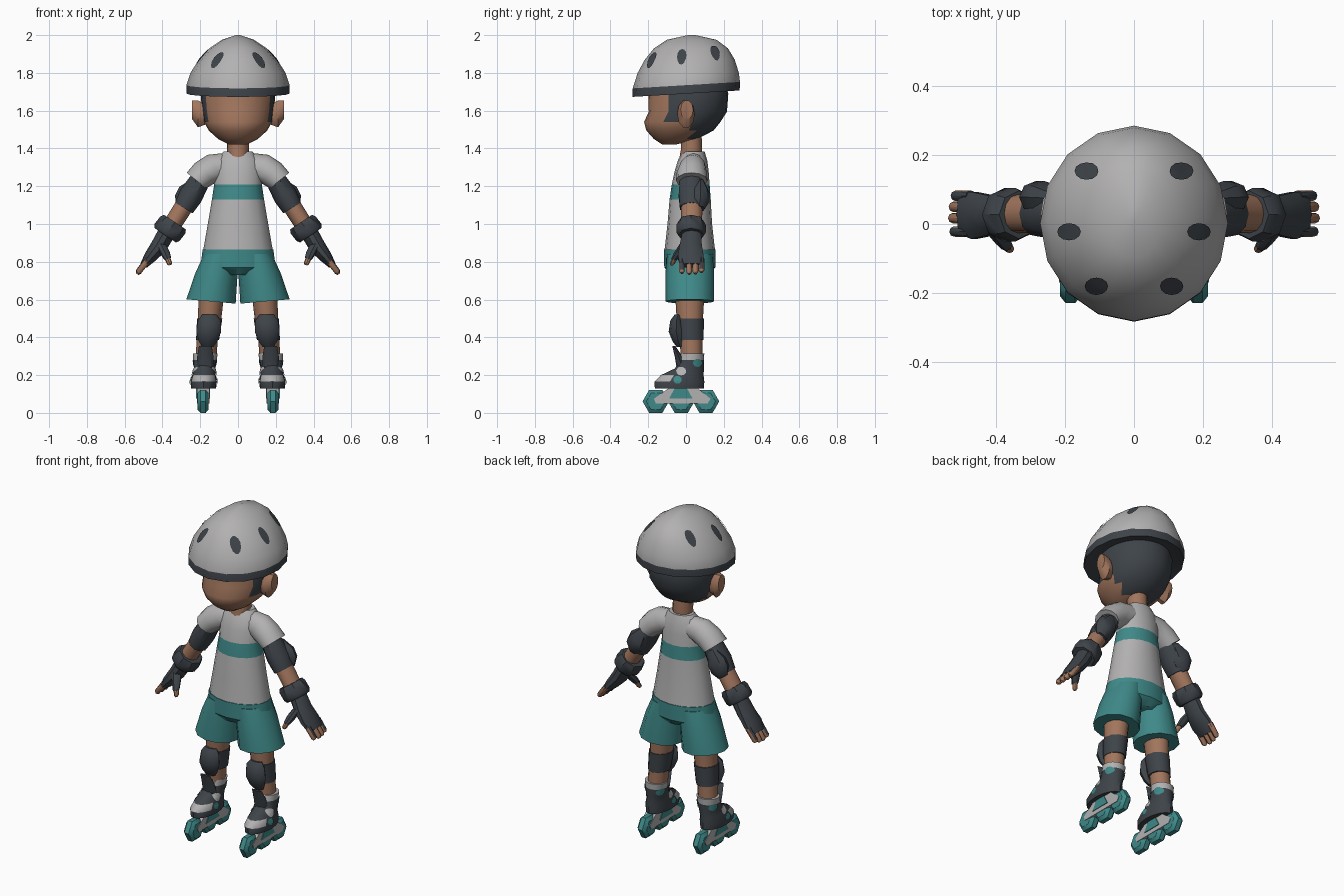
import bpy, bmesh
from math import sin, cos, pi, radians
from mathutils import Vector
from mathutils.bvhtree import BVHTree

if "Cube" in bpy.data.objects:
    bpy.data.objects.remove(bpy.data.objects["Cube"])


def material(name, r, g, b):
    m = bpy.data.materials.new(name)
    m.use_nodes = True
    m.diffuse_color = (r, g, b, 1)
    m.node_tree.nodes["Principled BSDF"].inputs["Base Color"].default_value = (r, g, b, 1)
    return m


LIGHT = material("light grey", .45, .44, .44)
DARK = material("charcoal", .048, .057, .067)
TEAL = material("teal", .05, .25, .25)
SKIN = material("skin", .36, .18, .11)


def finish(name, bm, colours, rule=None, mirror=False):
    """Turn a bmesh into an object; rule(face centre) picks the colour slot."""
    bmesh.ops.recalc_face_normals(bm, faces=bm.faces)
    if rule:
        for f in bm.faces:
            f.material_index = int(rule(f.calc_center_median()))
    mesh = bpy.data.meshes.new(name)
    bm.to_mesh(mesh)
    bm.free()
    for c in colours:
        mesh.materials.append(c)
    ob = bpy.data.objects.new(name, mesh)
    bpy.context.collection.objects.link(ob)
    bpy.ops.object.select_all(action='DESELECT')
    ob.select_set(True)
    bpy.context.view_layer.objects.active = ob
    bpy.ops.object.shade_smooth_by_angle(angle=radians(40))
    if mirror:
        ob.modifiers.new("mirror", 'MIRROR')
    return ob


def loft(name, rings, colours, n=12, rule=None, mirror=False, axis='z', shear=None):
    """Skin elliptical rings (x, y, z, radius a, radius b, optional tilt in degrees)."""
    bm = bmesh.new()
    loops = []
    for x, y, z, a, b, *tilt in rings:
        t = radians(tilt[0]) if tilt else 0
        if axis == 'z':
            u, v = Vector((cos(t), 0, sin(t))), Vector((0, 1, 0))
        else:
            u, v = Vector((0, 1, 0)), Vector((0, 0, 1))
        loops.append([bm.verts.new(Vector((x, y, z)) + u * a * cos(k * 2 * pi / n)
                                   + v * b * sin(k * 2 * pi / n)) for k in range(n)])
    for lo, hi in zip(loops, loops[1:]):
        for k in range(n):
            j = (k + 1) % n
            bm.faces.new((lo[k], lo[j], hi[j], hi[k]))
    bm.faces.new(loops[0])
    bm.faces.new(loops[-1])
    if shear:
        for v in bm.verts:
            v.co.z += shear(v.co)
    return finish(name, bm, colours, rule, mirror)


def prism(name, profile, x0, x1, colour):
    """Extrude a side (y, z) profile from x0 to x1, mirrored."""
    bm = bmesh.new()
    a = bm.faces.new([bm.verts.new((x0, y, z)) for y, z in profile])
    new = bmesh.ops.extrude_face_region(bm, geom=[a])["geom"]
    bmesh.ops.translate(bm, vec=(x1 - x0, 0, 0),
                        verts=[g for g in new if isinstance(g, bmesh.types.BMVert)])
    return finish(name, bm, [colour], mirror=True)


def decal(name, target, start, ray, u, v, a, b, colour, n=12):
    """Lay a thin oval plate onto the target's surface along a ray."""
    me = target.data
    tree = BVHTree.FromPolygons([p.co for p in me.vertices], [p.vertices for p in me.polygons])
    start, ray, u, v = map(Vector, (start, ray, u, v))
    bm = bmesh.new()

    def drop(r, k):
        t = k * 2 * pi / n
        hit, normal, _, _ = tree.ray_cast(start + u * a * r * cos(t) + v * b * r * sin(t), ray)
        return bm.verts.new(hit + normal * .005) if hit else None
    mid = drop(0, 0)
    inner = [drop(.55, k) for k in range(n)]
    outer = [drop(1, k) for k in range(n)]
    for k in range(n):
        j = (k + 1) % n
        for f in ((mid, inner[k], inner[j]), (inner[k], outer[k], outer[j], inner[j])):
            if all(f):
                bm.faces.new(f)
    ob = finish(name, bm, [colour], mirror=True)
    if sum((p.normal.dot(ray) for p in ob.data.polygons)) > 0:
        ob.data.flip_normals()
    return ob


# Helmet with tilted dark rim and vent ovals
helmet = loft("helmet", [
    (0, 0, 1.71, .2, .2), (0, 0, 1.69, .272, .284), (0, .002, 1.735, .273, .284),
    (0, .012, 1.80, .252, .268), (0, .02, 1.87, .207, .238), (0, .026, 1.93, .152, .196),
    (0, .03, 1.975, .085, .132), (0, .03, 2.0, .012, .02)], [LIGHT, DARK], n=16,
    rule=lambda c: c.z - .06 * c.y < 1.73,
    shear=lambda p: .06 * p.y if p.z < 1.76 else 0)
for place, x, y in (("back", .135, .152), ("middle", .185, -.022), ("front", .107, -.178)):
    decal(f"{place}_helmet_vents", helmet, (x, y, 3), (0, 0, -1), (1, 0, 0), (0, 1, 0),
          .034, .025, DARK)

# Head with hair, ears, neck
loft("head", [
    (0, -.09, 1.42, .045, .035), (0, -.055, 1.45, .105, .115), (0, -.032, 1.495, .155, .178),
    (0, -.02, 1.54, .18, .202), (0, .01, 1.595, .19, .207), (0, .012, 1.69, .198, .212),
    (0, .01, 1.74, .18, .2)], [SKIN, DARK], n=24,
    rule=lambda c: (c.y > -.09 and c.z > 1.55) or (c.y > .04 and c.z > 1.46))
loft("ears", [(.17, -.005, 1.58, .035, .055), (.212, 0, 1.583, .047, .075),
              (.243, .005, 1.605, .033, .052)], [SKIN], n=10, mirror=True, axis='x')
loft("neck", [(0, .022, 1.325, .045, .06), (0, .025, 1.36, .058, .058),
              (0, .03, 1.40, .057, .056), (0, .025, 1.50, .057, .056)], [SKIN])

# Shirt with chest stripe, sleeves
loft("shirt", [
    (0, .02, .85, .186, .135), (0, .02, 1.0, .16, .118), (0, .022, 1.13, .138, .109),
    (0, .025, 1.21, .126, .1), (0, .03, 1.28, .13, .09), (0, .035, 1.34, .115, .077),
    (0, .042, 1.385, .075, .056)], [LIGHT, TEAL], n=16,
    rule=lambda c: 1.14 < c.z < 1.2)
loft("sleeves", [(.05, .04, 1.30, .08, .06, 70), (.12, .035, 1.30, .078, .07, 58),
                 (.175, .03, 1.27, .075, .08, 45), (.22, .03, 1.23, .066, .083, 39)],
     [LIGHT], mirror=True)

# Shorts
loft("shorts_hips", [(0, .02, .73, .09, .1), (0, .02, .77, .2, .135),
                     (0, .02, .865, .187, .137)], [TEAL], n=16)
loft("shorts_legs", [(.09, .02, .84, .09, .12), (.114, .02, .74, .112, .129),
                     (.143, .02, .59, .131, .128, 5)], [TEAL], mirror=True)

# Arms, elbow pads, wrist guards
loft("arms", [(.17, .03, 1.27, .045, .05, 32), (.25, .03, 1.15, .05, .057, 32),
              (.385, .03, .94, .046, .055, 34)], [SKIN], mirror=True)
loft("elbow_sleeves", [(.205, .03, 1.225, .055, .066, 32), (.25, .03, 1.15, .064, .072, 32),
                       (.287, .03, 1.085, .055, .065, 32)], [DARK], n=10, mirror=True)
loft("elbow_caps", [(.225, .075, 1.225, .025, .02, 32), (.26, .078, 1.165, .06, .047, 32),
                    (.285, .078, 1.12, .058, .047, 32), (.3, .07, 1.08, .03, .03, 32)],
     [DARK], n=8, mirror=True)
loft("wrist_guards", [(.334, .027, 1.01, .07, .07, 34), (.345, .027, .995, .08, .078, 34),
                      (.376, .027, .955, .08, .078, 34), (.385, .027, .94, .068, .068, 34)],
     [DARK], n=8, mirror=True)

# Gloves, fingers, thumbs
loft("gloves", [(.38, .03, .95, .046, .052, 34), (.42, .025, .88, .044, .062, 34),
                (.465, .025, .825, .034, .072, 36), (.5, .03, .78, .02, .064, 36)],
     [DARK], n=10, mirror=True)
for finger, y, reach in (("index", -.022, .9), ("middle", .017, 1), ("ring", .05, .95),
                         ("little", .082, .8)):
    x, z = .49 + .038 * reach, .795 - .05 * reach
    loft(f"{finger}_fingers", [(.475, y, .815, .018, .016, 36), (x, y, z, .016, .015, 36),
                               (x + .006, y, z - .01, .008, .008, 36)],
         [SKIN, DARK], n=8, rule=lambda c: c.z > .79, mirror=True)
loft("thumb_gloves", [(.412, 0, .90, .03, .03, 10), (.385, -.04, .845, .025, .025, -15),
                      (.372, -.06, .815, .019, .019, -15)], [DARK], n=8, mirror=True)
loft("thumbs", [(.376, -.055, .825, .016, .016, -15), (.362, -.072, .79, .014, .013, -15),
                (.36, -.075, .782, .007, .007, -15)], [SKIN], n=8, mirror=True)

# Legs with knee bands and pads
loft("legs", [(.14, .02, .64, .068, .078), (.15, .02, .5, .062, .07),
              (.162, .026, .4, .056, .06), (.17, .03, .28, .055, .057)], [SKIN], mirror=True)
loft("knee_bands", [(.15, .02, .5, .067, .075), (.161, .026, .385, .061, .067)],
     [DARK], mirror=True)
loft("knee_pads", [(.152, -.042, .52, .038, .018), (.152, -.05, .49, .06, .033),
                   (.155, -.052, .43, .066, .04), (.158, -.042, .38, .05, .03),
                   (.16, -.03, .35, .03, .02)], [DARK], n=8, mirror=True)

# Boots: pale cuff and toe cap, tongue, coloured patches
boots = loft("boots", [
    (.182, -.035, .13, .066, .13), (.182, -.035, .165, .07, .132), (.18, -.02, .2, .062, .113),
    (.177, .018, .235, .056, .077), (.175, .03, .28, .062, .065),
    (.173, .035, .315, .066, .062)], [DARK, LIGHT], n=16, mirror=True,
    rule=lambda c: c.z > .285 or (c.y < -.09 and .17 < c.z < .2))
loft("boot_tongues", [(.173, -.02, .24, .045, .03), (.173, -.04, .3, .043, .02),
                      (.173, -.065, .355, .034, .008)], [DARK], n=8, mirror=True)
for side, x, ray in (("outer", 1, -1), ("inner", -1, 1)):
    for part, y, z, r, colour in (("ankle_dots", .06, .265, .024, TEAL),
                                  ("strap_patches", -.025, .22, .026, LIGHT),
                                  ("side_patches", -.045, .175, .022, TEAL)):
        decal(f"{side}_{part}", boots, (x, y, z), (ray, 0, 0), (0, 1, 0), (0, 0, 1),
              r, r * .9, colour)

# Skate frames and wheels
prism("skate_frames", [(-.16, .05), (.115, .05), (.13, .075), (.06, .132), (-.09, .132),
                       (-.17, .075)], .152, .218, LIGHT)
prism("frame_trims", [(-.09, .075), (.035, .075), (.005, .13), (-.06, .13)], .148, .222, TEAL)
for wheel, y in (("front", -.16), ("middle", -.025), ("rear", .106)):
    loft(f"{wheel}_wheels", [(.185 + dx, y, .061, r, r) for dx, r in
                             ((-.03, .05), (-.014, .07), (.014, .07), (.03, .05))],
         [TEAL], n=6, mirror=True, axis='x')
